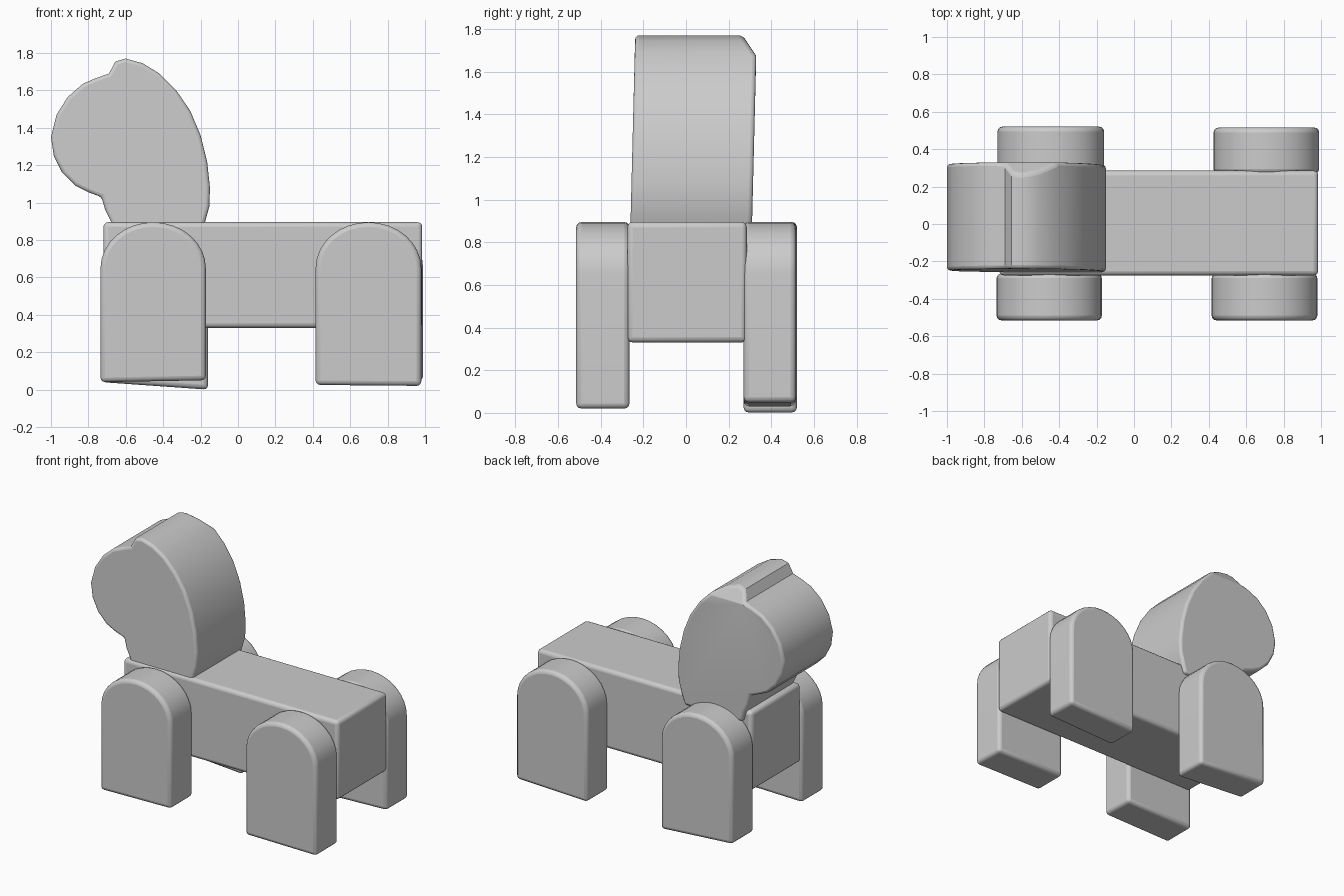
import bpy, bmesh, math
from mathutils import Vector

if "Cube" in bpy.data.objects:
    bpy.data.objects.remove(bpy.data.objects["Cube"])


def finish(name, bm, bevel):
    bmesh.ops.recalc_face_normals(bm, faces=bm.faces)
    mesh = bpy.data.meshes.new(name)
    bm.to_mesh(mesh)
    bm.free()
    obj = bpy.data.objects.new(name, mesh)
    bpy.context.collection.objects.link(obj)
    mod = obj.modifiers.new("soft_edges", 'BEVEL')
    mod.width, mod.segments = bevel, 3
    mod.limit_method, mod.angle_limit = 'ANGLE', math.radians(50)
    bpy.ops.object.select_all(action='DESELECT')
    obj.select_set(True)
    bpy.context.view_layer.objects.active = obj
    bpy.ops.object.shade_smooth_by_angle(angle=math.radians(40))
    return obj


def extrude_profile(points, y0, y1):
    # closed x-z profile swept along y
    bm = bmesh.new()
    face = bm.faces.new([bm.verts.new((x, y0, z)) for x, z in points])
    ret = bmesh.ops.extrude_face_region(bm, geom=[face], use_keep_orig=True)
    for v in ret["geom"]:
        if isinstance(v, bmesh.types.BMVert):
            v.co.y = y1
    return bm


def arch(x0, x1, bottom_left, bottom_right, spring, top, n=16):
    c, r = (x0 + x1) / 2, (x1 - x0) / 2
    pts = [(x0, bottom_left), (x1, bottom_right)]
    for i in range(n + 1):
        a = math.pi * i / n
        pts.append((c + r * math.cos(a), spring + (top - spring) * math.sin(a)))
    return pts


# body: long block running between the legs
body = extrude_profile([(-0.72, 0.33), (0.985, 0.33), (0.985, 0.895), (-0.72, 0.895)],
                       -0.275, 0.285)
finish("body", body, 0.025)

# four arch-topped legs: x range, left/right bottom height, y range
legs = {
    "front_left_leg": (-0.735, -0.172, 0.04, 0.05, -0.515, -0.265),
    "front_right_leg": (0.415, 0.98, 0.025, 0.02, -0.515, -0.265),
    "back_left_leg": (-0.73, -0.16, 0.04, 0.0, 0.27, 0.52),
    "back_right_leg": (0.425, 0.99, 0.03, 0.05, 0.27, 0.515),
}
for name, (x0, x1, bl, br, y0, y1) in legs.items():
    finish(name, extrude_profile(arch(x0, x1, bl, br, 0.65, 0.895), y0, y1), 0.025)

# head: curved profile with a snout and a small notch before the crown
profile = [(-0.20, 0.82), (-0.175, 0.90), (-0.153, 0.98), (-0.15, 1.08), (-0.165, 1.22),
           (-0.20, 1.36), (-0.255, 1.49), (-0.33, 1.60), (-0.42, 1.69), (-0.51, 1.745),
           (-0.60, 1.77), (-0.655, 1.755), (-0.69, 1.69), (-0.76, 1.665), (-0.83, 1.635),
           (-0.91, 1.565), (-0.97, 1.47), (-1.0, 1.35), (-0.985, 1.25), (-0.94, 1.16),
           (-0.87, 1.09), (-0.80, 1.055), (-0.73, 1.03), (-0.71, 0.96), (-0.68, 0.90),
           (-0.66, 0.82)]
head = extrude_profile(profile, -0.26, 0.31)
for v in head.verts:
    v.co.y += 0.025 * (v.co.z - 0.9)

# bevelled rear corner of the crown
cut = bmesh.ops.bisect_plane(head, geom=head.verts[:] + head.edges[:] + head.faces[:],
                             plane_co=Vector((0, 0.265, 1.77)),
                             plane_no=Vector((0, 1.2, 0.8)), clear_outer=True)
bmesh.ops.holes_fill(head, edges=[e for e in cut["geom_cut"]
                                  if isinstance(e, bmesh.types.BMEdge)], sides=0)
finish("head", head, 0.02)
